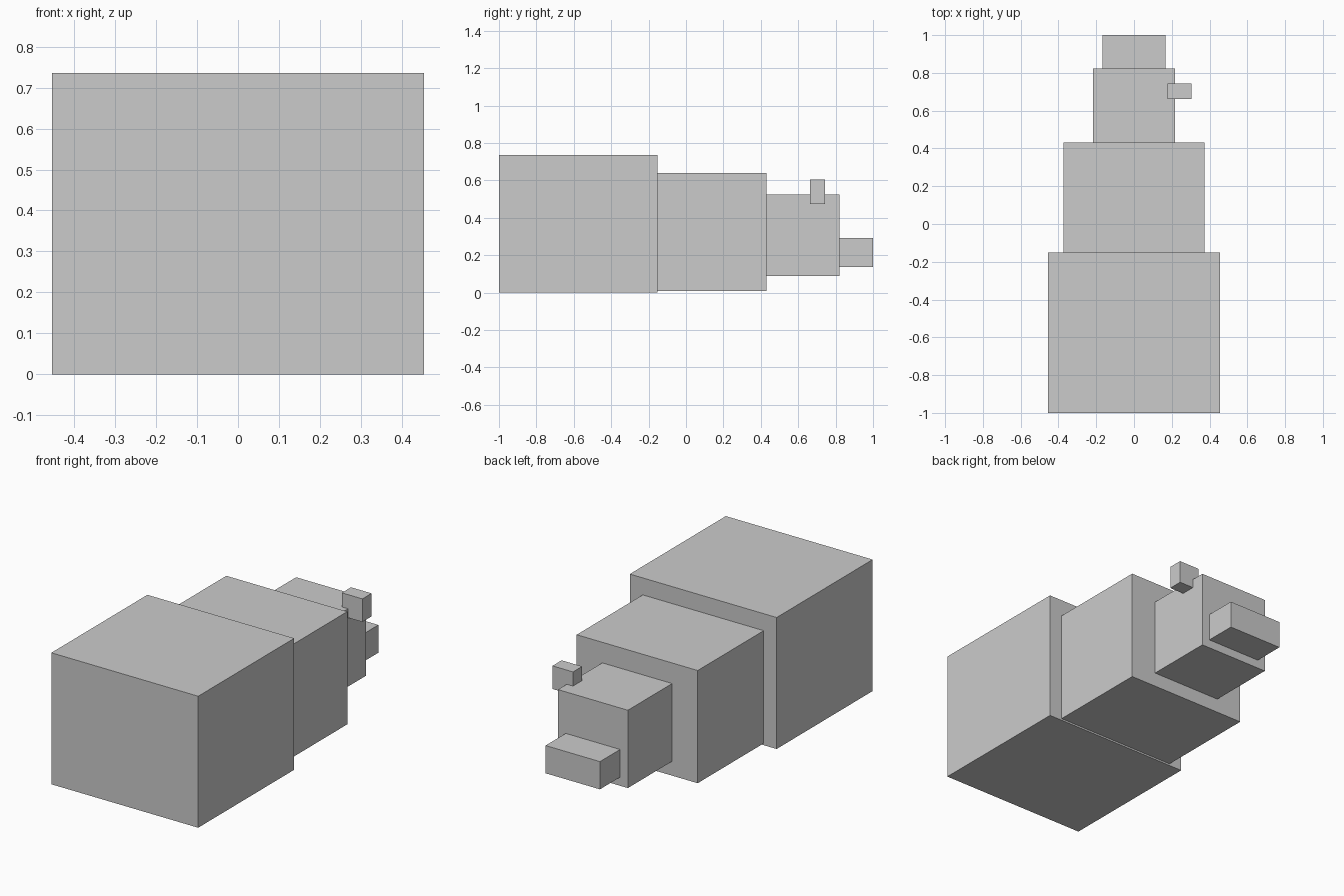
import bpy

if "Cube" in bpy.data.objects:
    bpy.data.objects.remove(bpy.data.objects["Cube"])


def box(name, x, y, z):
    """Add a box spanning the given (min, max) ranges."""
    spans = (x, y, z)
    bpy.ops.mesh.primitive_cube_add(size=1, location=[(a + b) / 2 for a, b in spans])
    ob = bpy.context.object
    ob.name = name
    ob.scale = [b - a for a, b in spans]
    bpy.ops.object.transform_apply(location=False, rotation=False, scale=True)
    return ob


# Centred blocks, stepping down in size from front to back:
# name, half width, y range, z range
blocks = [
    ("rump_block", 0.454, (-1.0, -0.152), (0.0, 0.735)),
    ("middle_block", 0.374, (-0.152, 0.431), (0.01, 0.64)),
    ("head_block", 0.216, (0.431, 0.822), (0.09, 0.525)),
    ("snout_block", 0.168, (0.822, 1.0), (0.138, 0.293)),
]
for name, half, y, z in blocks:
    box(name, (-half, half), y, z)

# Single small ear, set into the top right edge of the head
box("ear", (0.178, 0.305), (0.663, 0.744), (0.475, 0.604))
